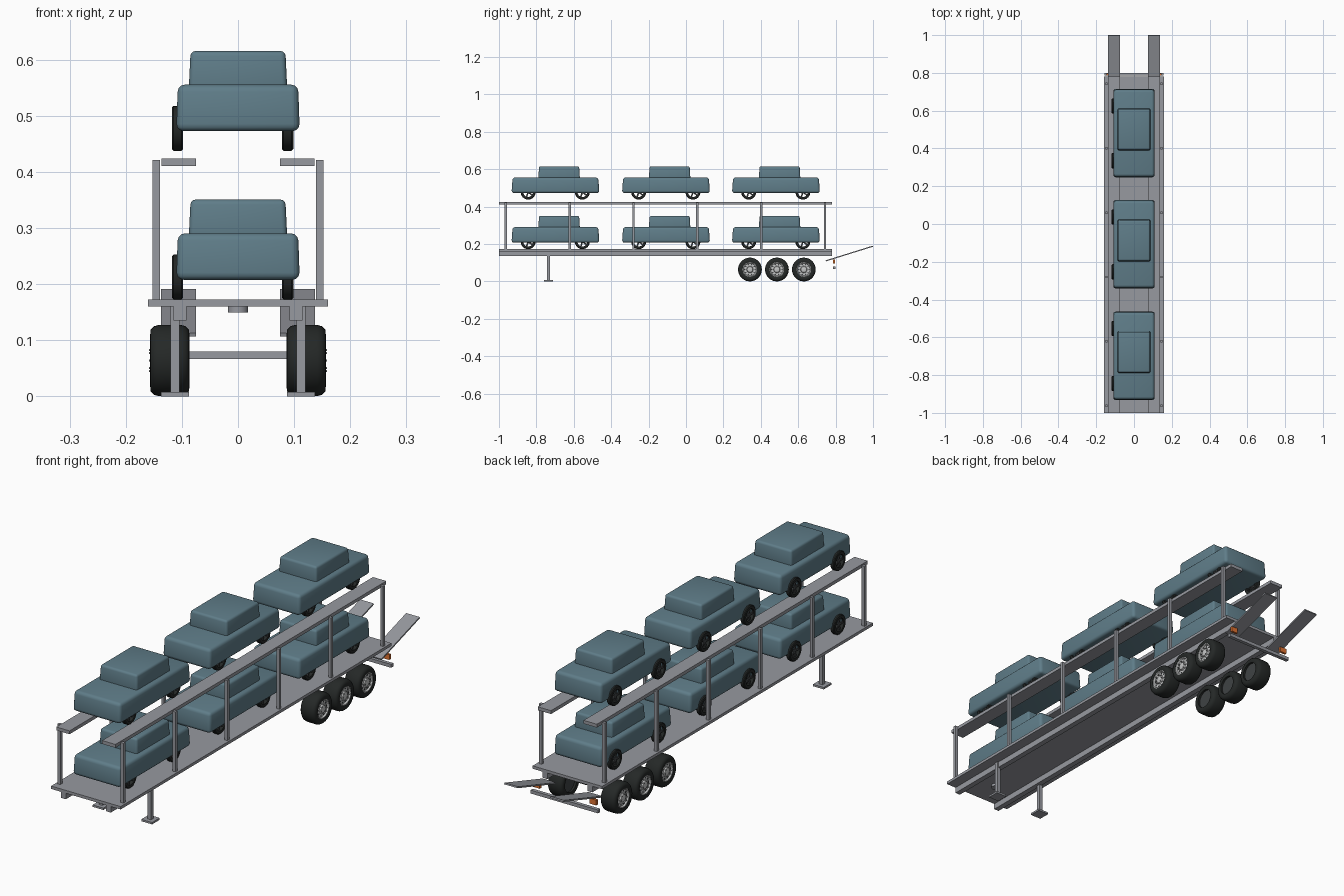
import bpy, bmesh, math
from mathutils import Matrix, Vector

if "Cube" in bpy.data.objects:
    bpy.data.objects.remove(bpy.data.objects["Cube"])


def material(name, rgb):
    m = bpy.data.materials.new(name)
    m.diffuse_color = (*rgb, 1)
    m.use_nodes = True
    m.node_tree.nodes["Principled BSDF"].inputs["Base Color"].default_value = m.diffuse_color
    return m


STEEL = material("grey steel", (0.31, 0.32, 0.35))
PAINT = material("blue grey paint", (0.115, 0.205, 0.25))
RUBBER = material("black rubber", (0.018, 0.021, 0.02))
RIM = material("light rim", (0.55, 0.56, 0.56))
DARK = material("dark wheel metal", (0.05, 0.055, 0.058))
AMBER = material("orange lamp", (0.75, 0.17, 0.03))


def finish(name, bm, mat, smooth=False):
    bmesh.ops.recalc_face_normals(bm, faces=bm.faces)
    me = bpy.data.meshes.new(name)
    bm.to_mesh(me)
    bm.free()
    me.materials.append(mat)
    ob = bpy.data.objects.new(name, me)
    bpy.context.collection.objects.link(ob)
    if smooth:
        bpy.ops.object.select_all(action='DESELECT')
        ob.select_set(True)
        bpy.context.view_layer.objects.active = ob
        bpy.ops.object.shade_smooth_by_angle(angle=math.radians(40))
    return ob


def box(name, lo, hi, mat, bevel=0, taper=1.0):
    lo, hi = Vector(lo), Vector(hi)
    bm = bmesh.new()
    bmesh.ops.create_cube(bm, size=1)
    size = hi - lo
    for v in bm.verts:
        k = taper if v.co.z > 0 else 1
        v.co = Vector((v.co.x * size.x * k, v.co.y * size.y * k, v.co.z * size.z))
    if bevel:
        bmesh.ops.bevel(bm, geom=bm.edges[:], offset=bevel, segments=3,
                        profile=0.5, affect='EDGES')
    ob = finish(name, bm, mat, bevel > 0)
    ob.location = (lo + hi) / 2
    return ob


def lathe_x(name, profile, mat, n=32, closed=False):
    """Spin (x, radius) points around the x axis."""
    bm = bmesh.new()
    rings = []
    for x, r in profile:
        rings.append([bm.verts.new((x, r * math.cos(a), r * math.sin(a)))
                      for a in (2 * math.pi * i / n for i in range(n))])
    pairs = list(zip(rings, rings[1:]))
    if closed:
        pairs.append((rings[-1], rings[0]))
    for a, b in pairs:
        for i in range(n):
            j = (i + 1) % n
            bm.faces.new((a[i], a[j], b[j], b[i]))
    if not closed:
        bm.faces.new(rings[0])
        bm.faces.new(rings[-1])
    return finish(name, bm, mat, True)


def studs(name, count, ring, r, x0, x1, mat):
    """Ring of small discs facing along x."""
    bm = bmesh.new()
    for i in range(count):
        a = 2 * math.pi * i / count
        m = (Matrix.Translation(((x0 + x1) / 2, ring * math.cos(a), ring * math.sin(a)))
             @ Matrix.Rotation(math.pi / 2, 4, 'Y'))
        bmesh.ops.create_cone(bm, cap_ends=True, segments=10, radius1=r, radius2=r,
                              depth=x1 - x0, matrix=m)
    return finish(name, bm, mat)


def copies(parts, places):
    """Place linked copies; each place is (location, flip)."""
    for k, (loc, flip) in enumerate(places):
        for p in parts:
            ob = p if k == len(places) - 1 else p.copy()
            if ob is not p:
                bpy.context.collection.objects.link(ob)
            base = p["base"]
            ob.location = Vector(loc) + Vector((base[0] * (-1 if flip else 1), base[1], base[2]))
            if flip:
                ob.rotation_euler = (0, 0, math.pi)


def with_base(parts):
    for p in parts:
        p["base"] = list(p.location)
    return parts


# deck and chassis
box("deck", (-0.16, -1, 0.16), (0.16, 0.78, 0.172), STEEL)
bm = bmesh.new()
bmesh.ops.create_cone(bm, cap_ends=True, segments=24, radius1=0.018, radius2=0.018,
                      depth=0.012, matrix=Matrix.Translation((0, -0.88, 0.155)))
finish("coupling_pin", bm, STEEL, True)
box("rear_bumper", (-0.155, 0.785, 0.066), (0.155, 0.8, 0.08), STEEL)

POSTS = [-0.963 + 0.3412 * i for i in range(6)]


def mirrored_box(name, lo, hi, mat):
    box(name + "_right", lo, hi, mat)
    box(name + "_left", (-hi[0], lo[1], lo[2]), (-lo[0], hi[1], hi[2]), mat)


mirrored_box("chassis_beam", (0.092, -1, 0.135), (0.115, 0.78, 0.16), STEEL)
mirrored_box("upper_track", (0.075, -1, 0.41), (0.136, 0.78, 0.424), STEEL)
mirrored_box("landing_leg", (0.104, -0.743, 0.006), (0.12, -0.727, 0.16), STEEL)
mirrored_box("landing_foot", (0.087, -0.76, 0), (0.137, -0.71, 0.008), STEEL)
mirrored_box("tail_lamp", (0.115, 0.787, 0.095), (0.145, 0.797, 0.117), AMBER)
for y in POSTS:
    mirrored_box("post", (0.139, y - 0.0065, 0.172), (0.152, y + 0.0065, 0.421), STEEL)

# loading ramps
for s in (-1, 1):
    ramp = box("loading_ramp", (s * 0.106 - 0.031, -0.132, -0.003),
               (s * 0.106 + 0.031, 0.132, 0.003), STEEL)
    ramp.location = (s * 0.106, 0.873, 0.149)
    ramp.rotation_euler = (math.radians(17.3), 0, 0)

# trailer wheels, outer side facing +x
tyre = [(-0.033, 0.039), (-0.035, 0.046), (-0.034, 0.055), (-0.028, 0.061), (-0.02, 0.0635),
        (0.02, 0.0635), (0.028, 0.061), (0.034, 0.055), (0.035, 0.046), (0.033, 0.039)]
wheel = [
    lathe_x("trailer_tyre", tyre, RUBBER, 36, True),
    lathe_x("trailer_rim", [(0.0, 0.0392), (0.032, 0.0392), (0.032, 0.036),
                            (0.026, 0.033), (0.026, 0.018), (0.032, 0.015),
                            (0.034, 0.009)], RIM),
    lathe_x("inner_drum", [(-0.024, 0.0392), (-0.024, 0.02), (-0.012, 0.018)], DARK),
    studs("rim_hole", 10, 0.0275, 0.0038, 0.022, 0.0268, DARK),
    studs("wheel_nut", 8, 0.0185, 0.002, 0.024, 0.0375, RIM),
]
AXLES = (0.342, 0.486, 0.63)
copies(with_base(wheel), [((s * 0.1215, y, 0.0637), s < 0) for s in (-1, 1) for y in AXLES])

# cars: lower body, cabin, wheels
car = [
    box("car_body", (-0.11, -0.235, 0.035), (0.11, 0.235, 0.118), PAINT, 0.013, 0.975),
    box("car_cabin", (-0.088, -0.092, 0.105), (0.088, 0.131, 0.178), PAINT, 0.009, 0.96),
]
car_tyre = [(-0.01, 0.026), (-0.01, 0.037), (-0.007, 0.04),
            (0.007, 0.04), (0.01, 0.037), (0.01, 0.026)]
for x in (-0.108, 0.0885):
    for y in (-0.146, 0.144):
        t = lathe_x("car_tyre", car_tyre, RUBBER, 24, True)
        bm = bmesh.new()
        for i in range(5):
            rot = Matrix.Rotation(2 * math.pi * i / 5 + math.pi / 2, 4, 'X')
            bmesh.ops.create_cube(bm, size=1, matrix=rot @ Matrix.Translation((0, 0, 0.0135))
                                  @ Matrix.Diagonal((0.01, 0.008, 0.027, 1)))
        spokes = finish("car_wheel_spokes", bm, DARK)
        for p in (t, spokes):
            p.location = (x, y, 0.04)
            car.append(p)
copies(with_base(car), [((0, y, z), False) for z in (0.1725, 0.4375)
                        for y in (-0.698, -0.107, 0.481)])
